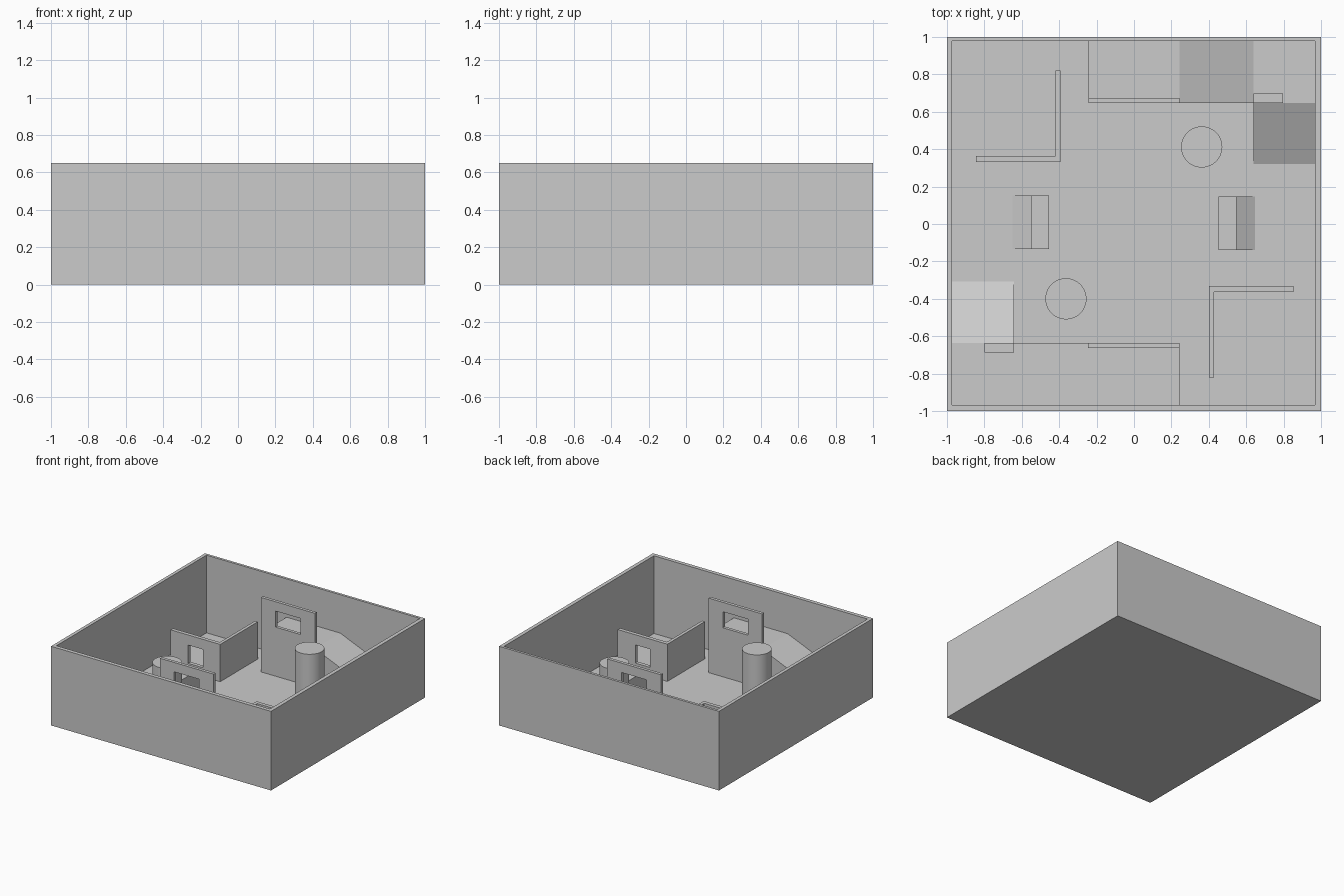
import bpy, bmesh, math
from mathutils import Matrix

if "Cube" in bpy.data.objects:
    bpy.data.objects.remove(bpy.data.objects["Cube"])

FLOOR, HALF, DECK = 0.012, 0.17, 0.335   # main levels
SUNK = 0.004                             # parts start just inside the floor slab


def finish(name, bm):
    bmesh.ops.recalc_face_normals(bm, faces=bm.faces[:])
    mesh = bpy.data.meshes.new(name)
    bm.to_mesh(mesh)
    bm.free()
    obj = bpy.data.objects.new(name, mesh)
    bpy.context.collection.objects.link(obj)
    return obj


def loft(name, loops, closed=False):
    """Skin a row of matching point loops; cap the ends unless closed."""
    bm = bmesh.new()
    rows = [[bm.verts.new(p) for p in loop] for loop in loops]
    n = len(rows[0])
    pairs = list(zip(rows, rows[1:])) + ([(rows[-1], rows[0])] if closed else [])
    for a, b in pairs:
        for i in range(n):
            j = (i + 1) % n
            bm.faces.new((a[i], a[j], b[j], b[i]))
    if not closed:
        bm.faces.new(rows[0])
        bm.faces.new(rows[-1])
    return finish(name, bm)


def rect(x0, x1, y0, y1, z):
    return [(x0, y0, z), (x1, y0, z), (x1, y1, z), (x0, y1, z)]


def box(name, x0, x1, y0, y1, z0, z1):
    return loft(name, [rect(x0, x1, y0, y1, z0), rect(x0, x1, y0, y1, z1)])


def side_profile(name, pts, y0, y1):
    return loft(name, [[(x, y, z) for x, z in pts] for y in (y0, y1)])


def window_wall(name, outer, hole, y0, y1):
    def ring(r, y):
        x0, x1, z0, z1 = r
        return [(x0, y, z0), (x1, y, z0), (x1, y, z1), (x0, y, z1)]
    return loft(name, [ring(outer, y0), ring(outer, y1),
                       ring(hole, y1), ring(hole, y0)], closed=True)


def turn_copy(obj, centre=(-0.001, 0.006)):
    """Second copy, turned half way round the arena centre."""
    twin = obj.copy()
    twin.data = obj.data.copy()
    twin.name = obj.name + "_opposite"
    twin.data.transform(Matrix.Translation((2 * centre[0], 2 * centre[1], 0))
                        @ Matrix.Rotation(math.pi, 4, 'Z'))
    bpy.context.collection.objects.link(twin)
    return twin


# Arena shell: open tray with floor and outer walls
inner = (-0.972, 0.969, -0.968, 0.979)
loft("arena_shell", [rect(-1, 1, -1, 1, 0), rect(-1, 1, -1, 1, 0.65),
                     rect(*inner, 0.65), rect(*inner, FLOOR)])

# Raised deck sloping down to the half-height corner landing
turn_copy(side_profile("deck_and_landing",
    [(-0.244, SUNK), (-0.244, DECK), (0.244, DECK), (0.64, HALF),
     (0.972, HALF), (0.972, SUNK)], 0.648, 0.981))

# Ramp from landing to floor
ramp = [(0.648, SUNK), (0.648, HALF), (0.320, FLOOR), (0.320, SUNK)]
turn_copy(loft("corner_ramp", [[(x, y, z) for y, z in ramp] for x in (0.64, 0.972)]))

# Deck parapet with window, and low cover on the landing
turn_copy(window_wall("deck_window_wall", (-0.244, 0.244, DECK, 0.624),
                      (-0.113, 0.116, 0.415, 0.547), 0.648, 0.674))
turn_copy(box("landing_cover", 0.64, 0.796, 0.648, 0.698, HALF, 0.32))

# L-shaped cover walls, one wing with a window
L_CENTRE = (0.004, 0.0)
turn_copy(window_wall("cover_window_wing", (-0.845, -0.394, SUNK, 0.318),
                      (-0.685, -0.55, 0.085, 0.235), 0.332, 0.363), L_CENTRE)
turn_copy(box("cover_plain_wing", -0.420, -0.394, 0.363, 0.82, SUNK, 0.318), L_CENTRE)

# Side cover block with a small step ramp behind it
turn_copy(box("side_cover", 0.453, 0.549, -0.14, 0.146, SUNK, 0.168))
turn_copy(side_profile("side_step_ramp",
    [(0.549, SUNK), (0.549, 0.069), (0.647, FLOOR), (0.647, SUNK)], -0.14, 0.146))

# Round pillars
bm = bmesh.new()
bmesh.ops.create_cone(bm, cap_ends=True, segments=48, radius1=0.11, radius2=0.11,
                      depth=0.46 - SUNK,
                      matrix=Matrix.Translation((0.362, 0.412, (0.46 + SUNK) / 2)))
pillar = finish("pillar", bm)
for p in (pillar, turn_copy(pillar)):
    bpy.ops.object.select_all(action='DESELECT')
    p.select_set(True)
    bpy.context.view_layer.objects.active = p
    bpy.ops.object.shade_smooth_by_angle()
